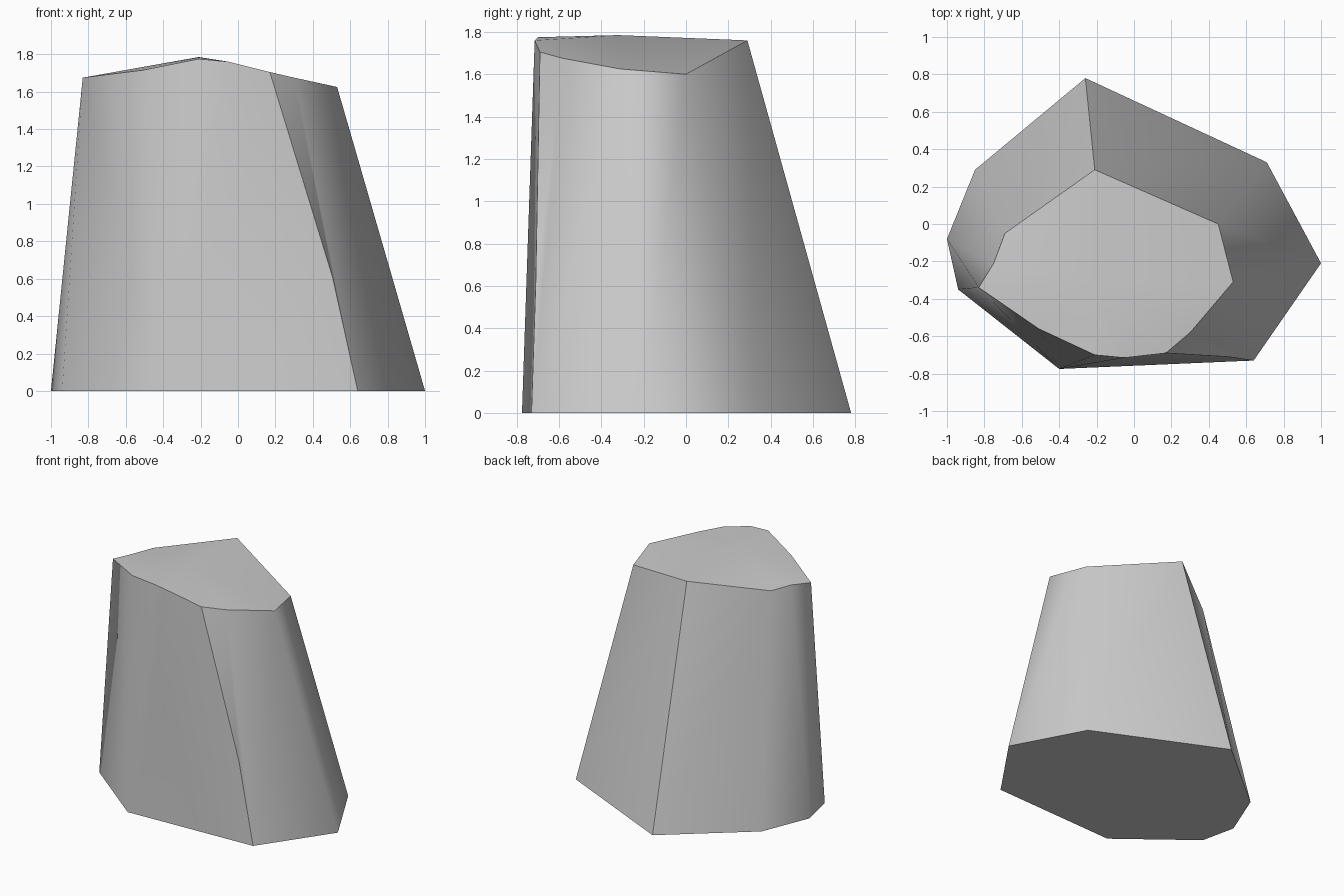
import bpy
import bmesh
from mathutils import Vector

default_cube = bpy.data.objects.get("Cube")
if default_cube:
    bpy.data.objects.remove(default_cube, do_unlink=True)

# Single stone colour
stone = bpy.data.materials.new("stone_grey")
stone.use_nodes = True
stone.diffuse_color = (0.6, 0.6, 0.6, 1)
shader = next(n for n in stone.node_tree.nodes if n.type == "BSDF_PRINCIPLED")
shader.inputs["Base Color"].default_value = stone.diffuse_color

# Outline on the ground, and the uneven upper rim, both anticlockwise
foot_outline = [(-1, -.08), (-.94, -.35), (-.4, -.775), (.64, -.73),
                (1, -.21), (.71, .33), (-.26, .78), (-.85, .29)]
rim_outline = [(-.75, -.21, 1.685), (-.83, -.34, 1.675), (-.51, -.56, 1.715),
               (-.21, -.7, 1.775), (-.05, -.715, 1.76), (.17, -.69, 1.705),
               (.3, -.58, 1.675), (.53, -.31, 1.625), (.45, 0, 1.6),
               (-.21, .29, 1.76), (-.69, -.05, 1.685)]
# Last rim corner that each foot corner fans out to
fan_ends = [1, 1, 5, 7, 8, 9, 10, 10]

bm = bmesh.new()
foot = [bm.verts.new((x, y, 0)) for x, y in foot_outline]
rim = [bm.verts.new(point) for point in rim_outline]
peak = bm.verts.new((-.21, -.32, 1.785))

# Underside and the gently peaked top
bm.faces.new(reversed(foot))
for i, corner in enumerate(rim):
    bm.faces.new((corner, rim[(i + 1) % len(rim)], peak))

# Sloping sides: each foot corner fans along the rim, then joins its neighbour
for i, corner in enumerate(foot):
    neighbour = foot[(i + 1) % len(foot)]
    current = fan_ends[i - 1]
    while current != fan_ends[i]:
        following = (current + 1) % len(rim)
        bm.faces.new((corner, rim[following], rim[current]))
        current = following
    bm.faces.new((corner, neighbour, rim[current]))

# Slight outward bend in the front corner edge
front_edge = bm.edges.get((foot[3], rim[5]))
edge_faces = list(front_edge.link_faces)
_, bend = bmesh.utils.edge_split(front_edge, foot[3], .35)
bend.co = Vector((.505, -.71, .61))
bmesh.ops.triangulate(bm, faces=edge_faces)
bmesh.ops.recalc_face_normals(bm, faces=bm.faces)

# Smooth surfaces with crisp outlines and two crisp corner edges
for face in bm.faces:
    face.smooth = True
crisp_pairs = [(foot[3], bend), (bend, rim[5]), (foot[6], rim[9])]
for ring in (foot, rim):
    crisp_pairs += [(ring[i - 1], ring[i]) for i in range(len(ring))]
for pair in crisp_pairs:
    edge = bm.edges.get(pair)
    if edge:
        edge.smooth = False

mesh = bpy.data.meshes.new("rock")
bm.to_mesh(mesh)
bm.free()
mesh.materials.append(stone)
rock = bpy.data.objects.new("rock", mesh)
bpy.context.collection.objects.link(rock)
